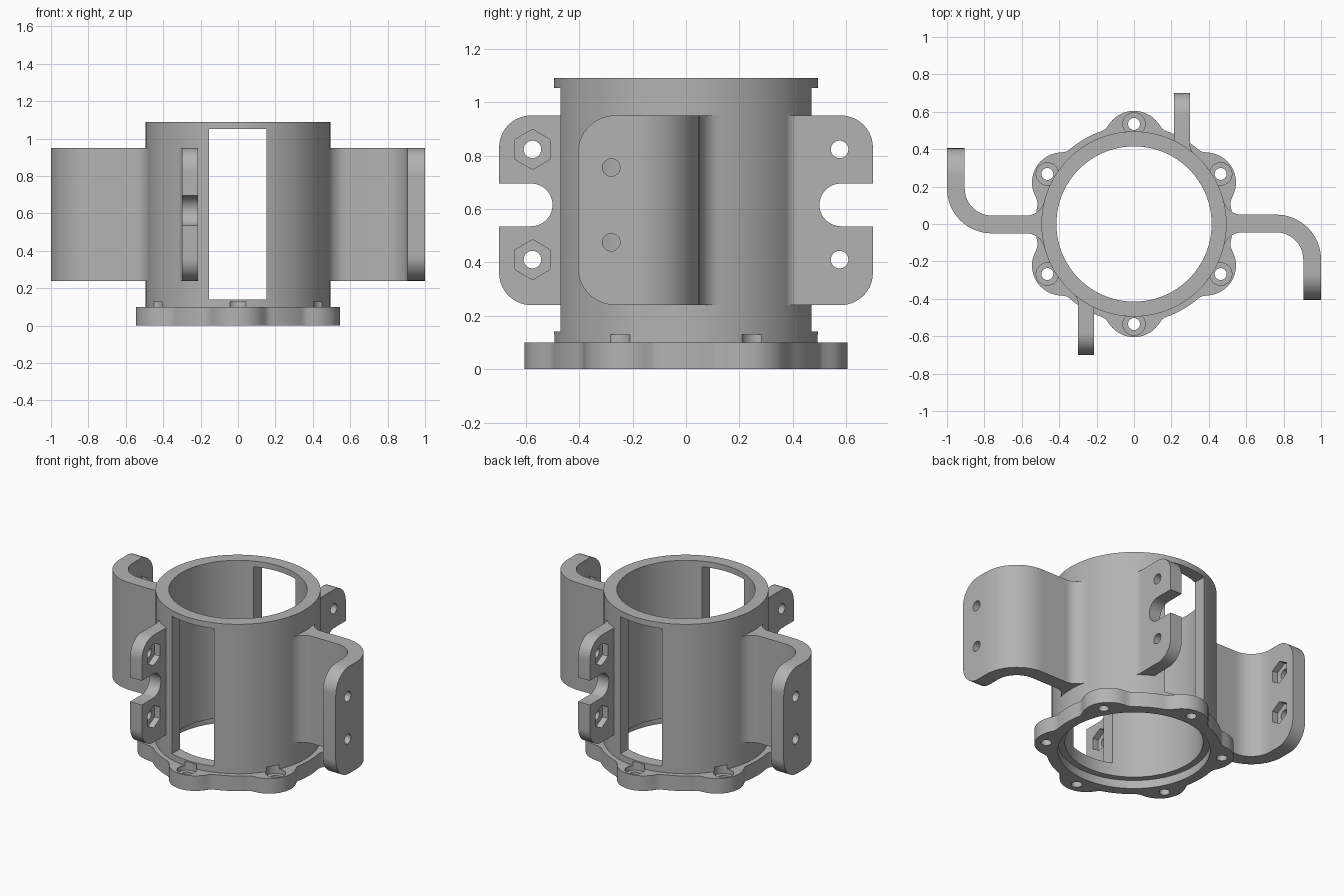
import bpy, bmesh, math
from mathutils import Matrix

cube = bpy.data.objects.get("Cube")
if cube:
    bpy.data.objects.remove(cube, do_unlink=True)

grey = bpy.data.materials.new("plain grey")
grey.use_nodes = True
GREY = (0.45, 0.45, 0.45, 1)
grey.diffuse_color = GREY
grey.node_tree.nodes["Principled BSDF"].inputs["Base Color"].default_value = GREY

OUTER, BORE, TOP = 0.495, 0.415, 1.09
LOW, HIGH = 0.24, 0.95          # height range of the wings and tabs


def arc(cx, cy, r, a0, a1, n=14):
    angles = [math.radians(a0 + (a1 - a0) * i / n) for i in range(n + 1)]
    return [(cx + r * math.cos(a), cy + r * math.sin(a)) for a in angles]


def circle(cx, cy, r, n=32):
    return arc(cx, cy, r, 0, 360, n)[:-1]


def prism(name, points, axis, lo, hi):
    """Extrude an xy outline along z, or a yz outline along x."""
    bm = bmesh.new()
    place = (lambda p: (p[0], p[1], lo)) if axis == "z" else (lambda p: (lo, p[0], p[1]))
    face = bm.faces.new([bm.verts.new(place(p)) for p in points])
    out = bmesh.ops.extrude_face_region(bm, geom=[face])
    step = (0, 0, hi - lo) if axis == "z" else (hi - lo, 0, 0)
    bmesh.ops.translate(bm, vec=step,
                        verts=[v for v in out["geom"] if isinstance(v, bmesh.types.BMVert)])
    bmesh.ops.recalc_face_normals(bm, faces=bm.faces)
    mesh = bpy.data.meshes.new(name)
    bm.to_mesh(mesh)
    bm.free()
    mesh.materials.append(grey)
    obj = bpy.data.objects.new(name, mesh)
    bpy.context.collection.objects.link(obj)
    return obj


def combine(obj, operation, *tool):
    """Apply one boolean with a temporary prism."""
    cutter = prism("cutter", *tool)
    cutter.hide_render = True
    mod = obj.modifiers.new("cut", "BOOLEAN")
    mod.operation, mod.object, mod.solver = operation, cutter, "EXACT"
    bpy.context.view_layer.objects.active = obj
    bpy.ops.object.modifier_apply(modifier=mod.name)
    bpy.data.objects.remove(cutter, do_unlink=True)


def cut(obj, *tool):
    combine(obj, "DIFFERENCE", *tool)


def half_turn_copy(obj, name):
    twin = obj.copy()
    twin.data = obj.data.copy()
    twin.name = name
    twin.data.transform(Matrix.Rotation(math.pi, 4, "Z"))
    bpy.context.collection.objects.link(twin)
    return twin


def bolt_holes(obj, y, heights, x0, x1, pocket_end):
    """Round through holes with a hexagonal nut pocket on the low x side."""
    for z in heights:
        cut(obj, circle(y, z, 0.033, 24), "x", x0, x1)
        cut(obj, arc(y, z, 0.075, 30, 330, 5), "x", x0, pocket_end)


# Lobed base flange
def flange_radius(angle):
    off = (angle % 60) - 30
    a = math.radians(off)
    d, r = 0.445, 0.16
    root = r * r - (d * math.sin(a)) ** 2
    lobe = d * math.cos(a) + math.sqrt(root) if root > 0 else 0
    return (lobe ** 60 + 0.526 ** 60) ** (1 / 60)


outline = []
for i in range(180):
    r, a = flange_radius(i * 2), math.radians(i * 2)
    outline.append((r * math.cos(a), r * math.sin(a)))
flange = prism("base_flange", outline, "z", 0, 0.1)
cut(flange, circle(0, 0, BORE, 96), "z", -0.1, 0.2)
cut(flange, circle(0, 0, 0.457, 96), "z", -0.1, 0.055)

# Tube with front and back windows
tube = prism("tube", circle(0, 0, OUTER, 96), "z", 0.1, TOP)
cut(tube, circle(0, 0, BORE, 96), "z", 0, 1.2)
cut(tube, [(-0.155, -0.7), (0.152, -0.7), (0.152, 0.7), (-0.155, 0.7)], "z", 0.14, 1.052)

# Screw holes and head pockets around the flange
for k in range(6):
    a = math.radians(30 + 60 * k)
    x, y = 0.535 * math.cos(a), 0.535 * math.sin(a)
    cut(flange, circle(x, y, 0.032, 24), "z", -0.1, 0.2)
    cut(flange, circle(x, y, 0.06), "z", 0.07, 0.2)
    cut(tube, circle(x, y, 0.06), "z", 0.05, 0.13)

# Curved side wings
plan = ([(0.466, 0.122)] + arc(0.576, 0.15, 0.1, 194.6, 270)
        + arc(0.76, -0.19, 0.24, 90, 0, 20) + [(1, -0.45), (0.905, -0.45)]
        + arc(0.76, -0.19, 0.145, 0, 90, 20)
        + arc(0.577, -0.145, 0.1, 90, 165.9) + [(0.466, -0.12)])
wing = prism("left_wing", plan, "z", LOW - 0.05, HIGH + 0.05)
side = ([(0.35, HIGH)] + arc(-0.265, HIGH - 0.14, 0.14, 90, 180)
        + arc(-0.265, LOW + 0.14, 0.14, 180, 270) + [(0.35, LOW)])
combine(wing, "INTERSECT", side, "x", 0.4, 1.1)
bolt_holes(wing, -0.28, (0.475, 0.755), 0.8, 1.1, 0.945)

# Notched clamp tabs
plan = ([(0.215, 0.4), (0.215, 0.75), (0.3, 0.75)]
        + arc(0.36, 0.422, 0.06, 180, 229.5) + [(0.305, 0.357)])
tab = prism("back_tab", plan, "z", LOW - 0.05, HIGH + 0.05)
side = ([(0.3, LOW)] + arc(0.58, LOW + 0.12, 0.12, -90, 0) + [(0.7, 0.535)]
        + arc(0.58, 0.615, 0.08, 270, 90, 20) + [(0.7, 0.695)]
        + arc(0.58, HIGH - 0.12, 0.12, 0, 90) + [(0.3, HIGH)])
combine(tab, "INTERSECT", side, "x", 0, 0.6)
bolt_holes(tab, 0.575, (0.41, 0.823), 0.1, 0.4, 0.255)

parts = [flange, tube, wing, tab,
         half_turn_copy(wing, "right_wing"), half_turn_copy(tab, "front_tab")]

# Smooth curved walls, crisp edges
bpy.ops.object.select_all(action="DESELECT")
for part in parts:
    part.select_set(True)
bpy.context.view_layer.objects.active = tube
bpy.ops.object.shade_smooth_by_angle(angle=math.radians(30))
